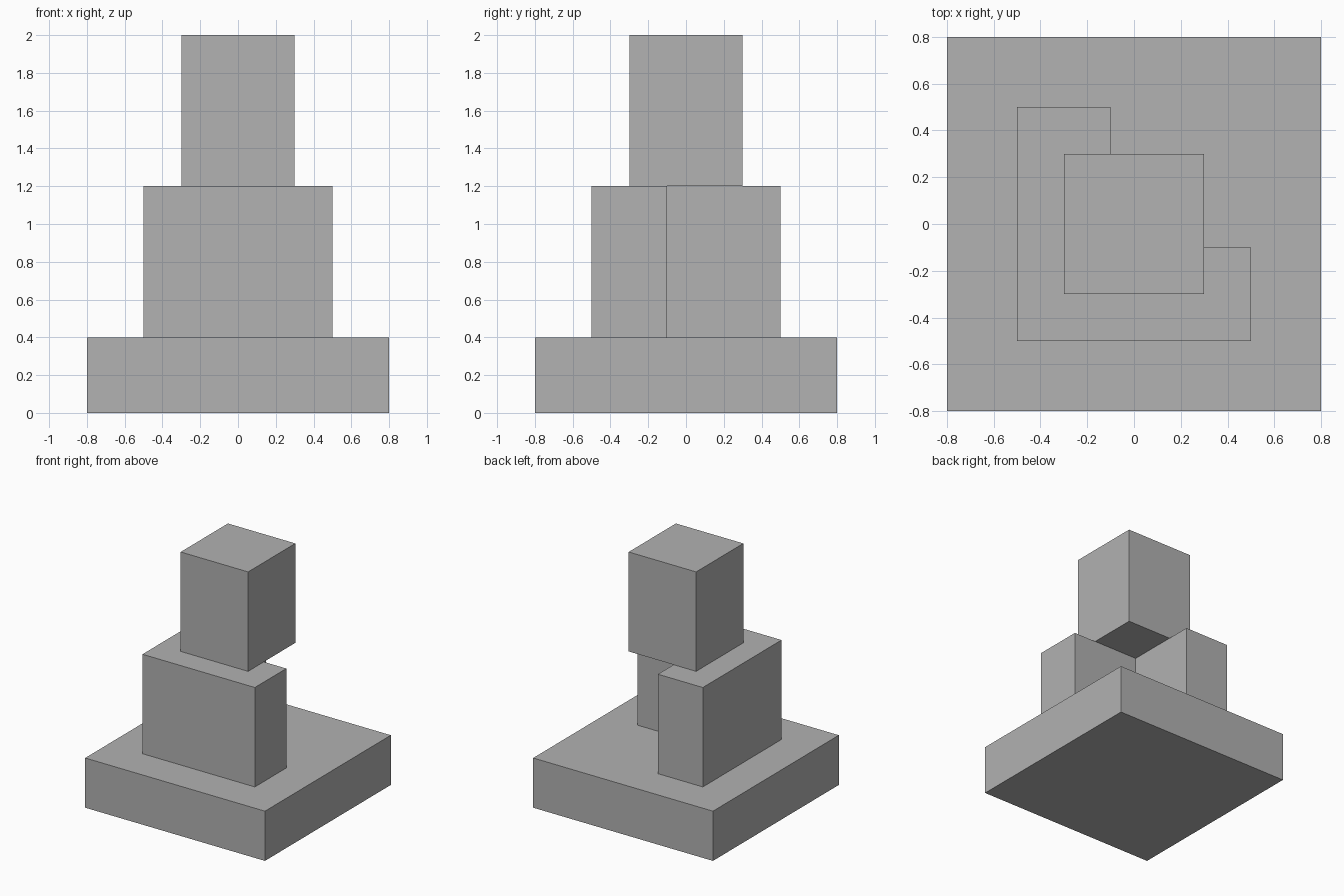
import bpy
import bmesh

default = bpy.data.objects.get("Cube")
if default:
    bpy.data.objects.remove(default, do_unlink=True)

# Single plain grey
grey = bpy.data.materials.new("plain grey")
colour = (0.445, 0.445, 0.445, 1.0)
grey.diffuse_color = colour
grey.use_nodes = True
for node in grey.node_tree.nodes:
    if node.type == 'BSDF_PRINCIPLED':
        node.inputs["Base Color"].default_value = colour


def extrude_outline(name, outline, bottom, top):
    """Raise a flat outline into a solid block."""
    bm = bmesh.new()
    base = bm.faces.new([bm.verts.new((x, y, bottom)) for x, y in outline])
    raised = bmesh.ops.extrude_face_region(bm, geom=[base], use_keep_orig=True)
    verts = [v for v in raised["geom"] if isinstance(v, bmesh.types.BMVert)]
    bmesh.ops.translate(bm, verts=verts, vec=(0, 0, top - bottom))
    bmesh.ops.recalc_face_normals(bm, faces=bm.faces)
    mesh = bpy.data.meshes.new(name)
    bm.to_mesh(mesh)
    bm.free()
    mesh.materials.append(grey)
    obj = bpy.data.objects.new(name, mesh)
    bpy.context.collection.objects.link(obj)
    return obj


def square(half):
    return [(-half, -half), (half, -half), (half, half), (-half, half)]


# Wide square plinth
extrude_outline("base_slab", square(0.8), 0.0, 0.4)

# L-shaped middle, open at the back left corner
outer, inner = 0.5, -0.1
l_outline = [(-outer, -outer), (outer, -outer), (outer, inner),
             (inner, inner), (inner, outer), (-outer, outer)]
extrude_outline("middle_l_block", l_outline, 0.4, 1.2)

# Top block overhanging the notch
extrude_outline("top_block", square(0.3), 1.2, 2.0)
